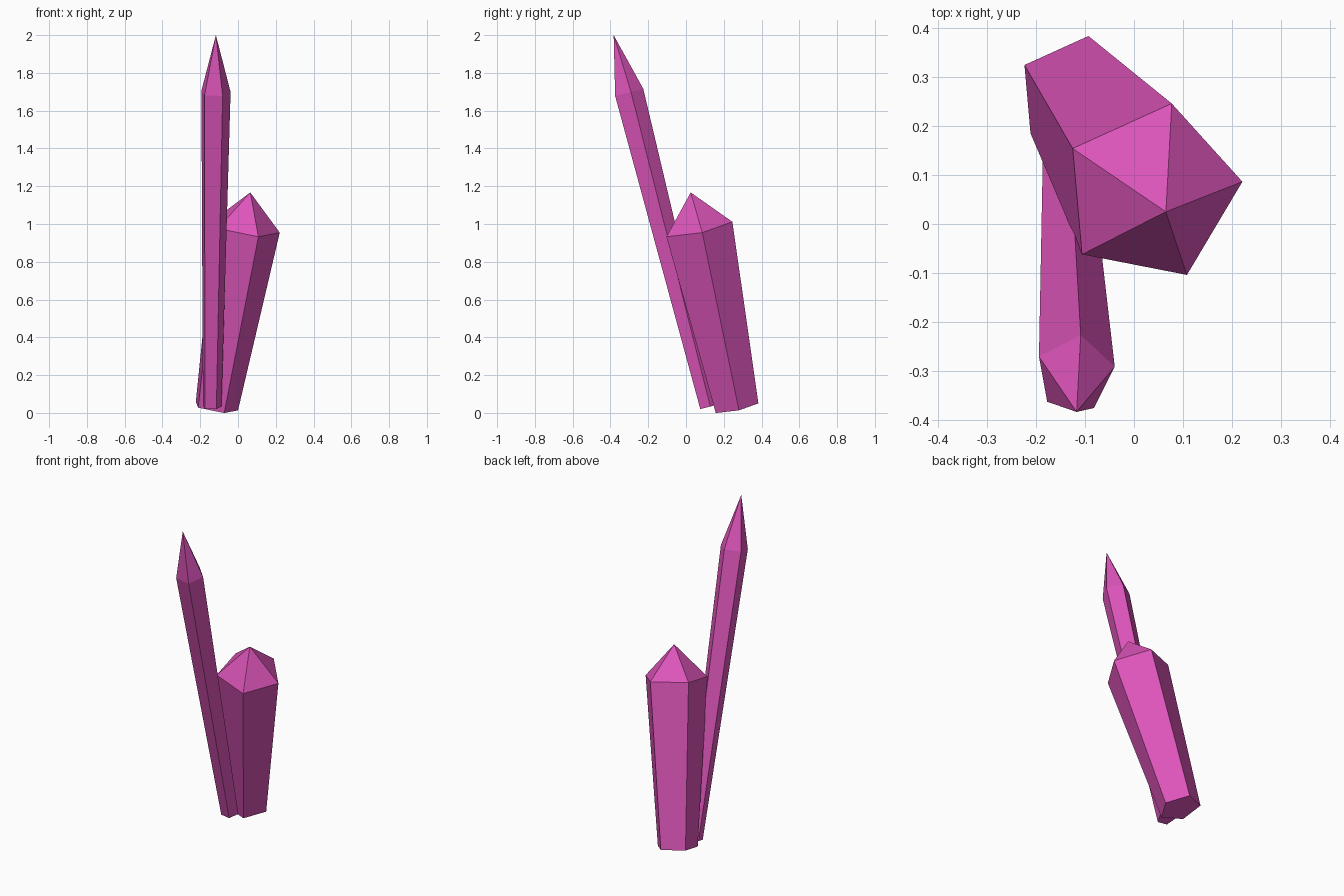
import bpy, bmesh, math
from mathutils import Vector

if "Cube" in bpy.data.objects:
    bpy.data.objects.remove(bpy.data.objects["Cube"])

mat = bpy.data.materials.new("magenta_crystal")
mat.diffuse_color = (0.72, 0.09, 0.49, 1)
mat.use_nodes = True
mat.node_tree.nodes["Principled BSDF"].inputs["Base Color"].default_value = mat.diffuse_color


def crystal(name, base, shoulder, apex, r_base, r_top, phase, sides=5):
    """Tapered faceted prism with a pointed tip, leaning along base -> apex."""
    base, shoulder, apex = Vector(base), Vector(shoulder), Vector(apex)
    axis = (apex - base).normalized()
    # local frame whose first axis stays close to world +x
    u = (Vector((1, 0, 0)) - axis * axis.x).normalized()
    v = axis.cross(u)
    bm = bmesh.new()

    def ring(center, r):
        verts = []
        for i in range(sides):
            a = math.radians(phase) + math.tau * i / sides
            verts.append(bm.verts.new(center + r * (u * math.cos(a) + v * math.sin(a))))
        return verts

    low, high, tip = ring(base, r_base), ring(shoulder, r_top), bm.verts.new(apex)
    bm.faces.new(low[::-1])
    for i in range(sides):
        j = (i + 1) % sides
        bm.faces.new((low[i], low[j], high[j], high[i]))
        bm.faces.new((high[i], high[j], tip))
    mesh = bpy.data.meshes.new(name)
    bm.to_mesh(mesh)
    bm.free()
    mesh.materials.append(mat)
    bpy.context.collection.objects.link(bpy.data.objects.new(name, mesh))


# Short thick crystal leaning right and forward
crystal("short_crystal", (-0.12, 0.266, 0.03), (0.035, 0.064, 0.98),
        (0.065, 0.025, 1.167), 0.122, 0.189, 5)
# Tall slim crystal leaning forward
crystal("tall_crystal", (-0.139, 0.12, 0.032), (-0.12, -0.305, 1.696),
        (-0.117, -0.383, 2.0), 0.052, 0.082, 10)
